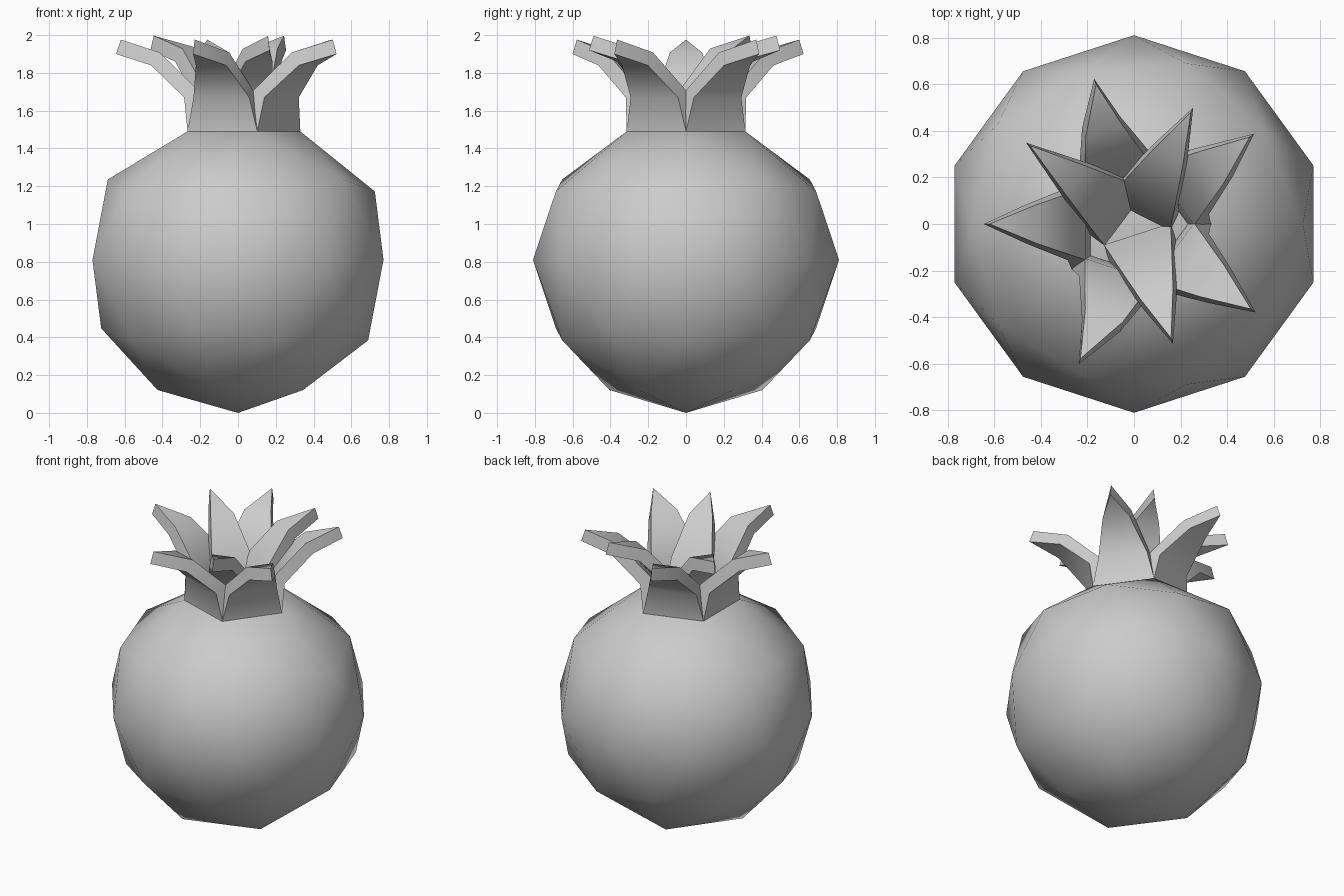
import bpy, bmesh, math
from mathutils import Matrix

if "Cube" in bpy.data.objects:
    bpy.data.objects.remove(bpy.data.objects["Cube"])

R = 0.81
RIM_Z = 1.49


def finish(bm, name, angle):
    mesh = bpy.data.meshes.new(name)
    bm.to_mesh(mesh)
    bm.free()
    obj = bpy.data.objects.new(name, mesh)
    bpy.context.collection.objects.link(obj)
    bpy.ops.object.select_all(action='DESELECT')
    obj.select_set(True)
    bpy.context.view_layer.objects.active = obj
    bpy.ops.object.shade_smooth_by_angle(angle=math.radians(angle))
    return obj


# Fruit body: low-poly icosphere with a narrowed, flattened top rim
bm = bmesh.new()
bmesh.ops.create_icosphere(bm, subdivisions=2, radius=R,
                           matrix=Matrix.Translation((0, 0, R)))
for v in bm.verts:
    if v.co.z > 1.4:
        v.co.x *= 0.775
        v.co.y *= 0.775
        v.co.z = RIM_Z
finish(bm, "fruit_body", 32)


# Crown leaf: rows of (radius, height, half width), ending in a point
def leaf(name, rows, angle, tip_radius, tip_z, tip_side):
    bm = bmesh.new()
    pairs = [(bm.verts.new((r, -w, z)), bm.verts.new((r, w, z)))
             for r, z, w in rows]
    for (a, b), (c, d) in zip(pairs, pairs[1:]):
        bm.faces.new((a, b, d, c))
    tip = bm.verts.new((tip_radius, tip_side, tip_z))
    bm.faces.new((*pairs[-1], tip))
    bm.transform(Matrix.Rotation(math.radians(angle), 4, 'Z'))
    bm.normal_update()
    obj = finish(bm, name, 50)
    mod = obj.modifiers.new("thickness", 'SOLIDIFY')
    mod.thickness = 0.08
    mod.offset = -1
    mod.use_even_offset = True
    bpy.ops.object.modifier_apply(modifier=mod.name)
    bpy.ops.object.shade_smooth_by_angle(angle=math.radians(50))


# Outer ring: one leaf on each side of the five-sided rim
outer = [(0.267, RIM_Z, 0.194), (0.285, 1.67, 0.155), (0.46, 1.84, 0.085)]
for i, side in enumerate((0.01, -0.03, 0, -0.04, 0)):
    leaf(f"outer_leaf_{i + 1}", outer, 36 + 72 * i, 0.645, 1.90, side)

# Inner leaves: three narrower, more upright ones
inner = [(0.12, RIM_Z, 0.15), (0.19, 1.67, 0.13), (0.36, 1.86, 0.075)]
for i, (angle, tip_r) in enumerate(((63, 0.56), (143, 0.58), (288, 0.54))):
    leaf(f"inner_leaf_{i + 1}", inner, angle, tip_r, 1.92, 0)
